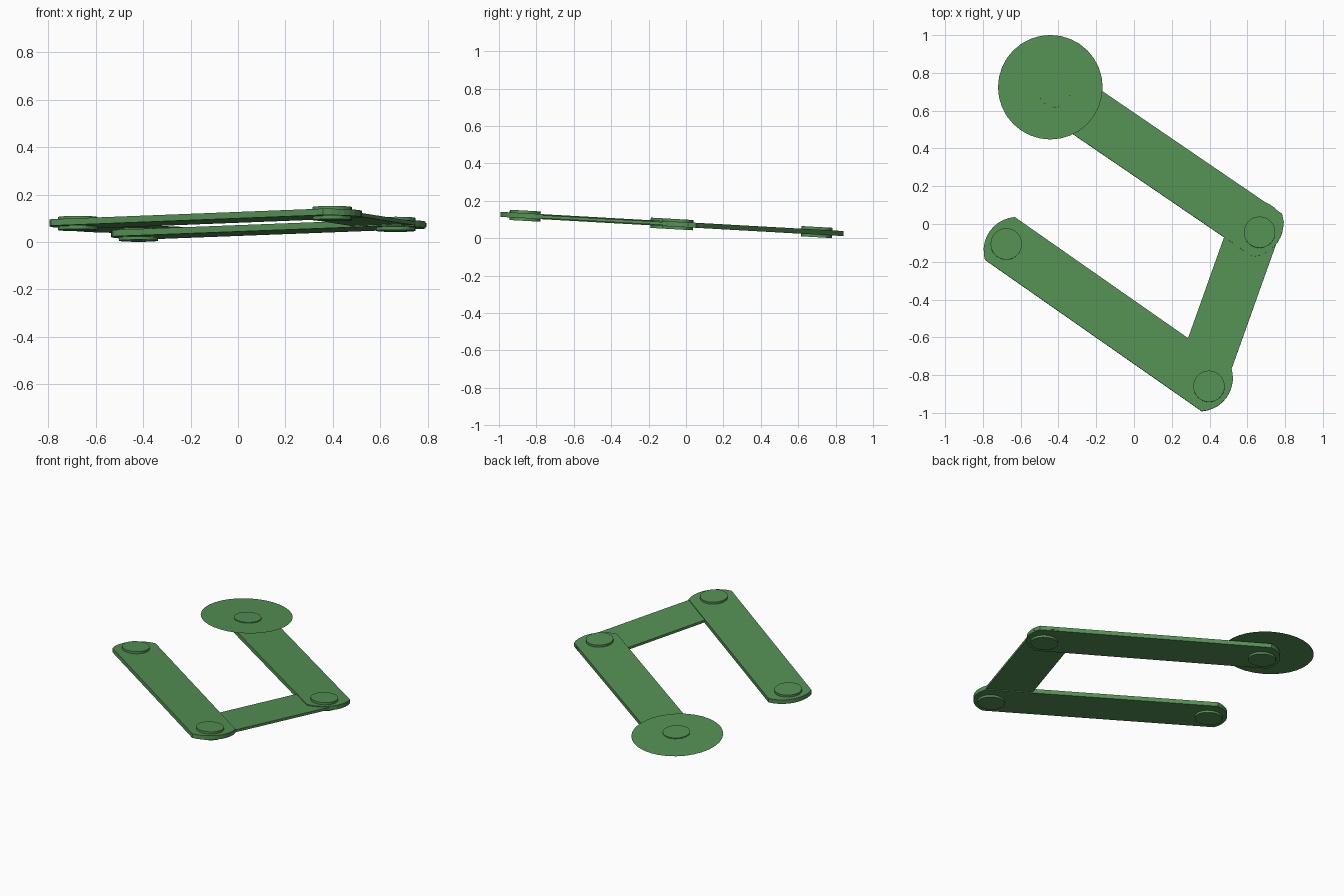
import bpy, bmesh
from math import sin, cos, pi, asin, atan2, atan
from mathutils import Matrix, Vector

if "Cube" in bpy.data.objects:
    bpy.data.objects.remove(bpy.data.objects["Cube"])

green = bpy.data.materials.new("green")
green.diffuse_color = (0.09, 0.28, 0.09, 1)
green.use_nodes = True
green.node_tree.nodes["Principled BSDF"].inputs["Base Color"].default_value = green.diffuse_color

# Whole linkage leans slightly, dropping toward the back
TILT = Matrix.Translation((0, 0, 0.072)) @ Matrix.Rotation(-atan(0.056), 4, 'X')


def plate(name, outline, z, thick):
    """Flat outline, extruded up by thick (0 leaves a single sheet)."""
    bm = bmesh.new()
    face = bm.faces.new([bm.verts.new((x, y, z)) for x, y in outline])
    if thick:
        res = bmesh.ops.extrude_face_region(bm, geom=[face], use_keep_orig=True)
        top = [v for v in res["geom"] if isinstance(v, bmesh.types.BMVert)]
        bmesh.ops.translate(bm, verts=top, vec=(0, 0, thick))
        bmesh.ops.recalc_face_normals(bm, faces=bm.faces)
    bm.transform(TILT)
    mesh = bpy.data.meshes.new(name)
    bm.to_mesh(mesh)
    bm.free()
    mesh.materials.append(green)
    obj = bpy.data.objects.new(name, mesh)
    bpy.context.collection.objects.link(obj)
    return obj


def circle(cx, cy, r, n=32):
    return [(cx + r * cos(2 * pi * i / n), cy + r * sin(2 * pi * i / n)) for i in range(n)]


def bar_outline(p, q, width=0.276, sag=0.066, n=10):
    """Strip from p to q with a shallow arc on both ends."""
    p, q = Vector(p), Vector(q)
    d = q - p
    ang, half, h = atan2(d.y, d.x), d.length / 2, width / 2
    r = (h * h + sag * sag) / (2 * sag)
    a = asin(h / r)
    arc = [-a + 2 * a * i / n for i in range(n + 1)]
    end = [(half + sag - r + r * cos(t), r * sin(t)) for t in arc]
    pts = end + [(-x, -y) for x, y in end]
    mid, rot = (p + q) / 2, Matrix.Rotation(ang, 2)
    return [tuple(mid + rot @ Vector(v)) for v in pts]


# Two long bars and the thinner link between them
plate("rear_bar", bar_outline((-0.45, 0.73), (0.706, -0.06)), -0.0135, 0.027)
plate("front_bar", bar_outline((-0.71, -0.077), (0.4375, -0.88)), -0.0135, 0.027)
plate("cross_link", bar_outline((0.384, -0.736), (0.666, 0.056), 0.272), -0.008, 0.016)

# Round sheet over the free end of the rear bar
plate("end_disc", circle(-0.443, 0.724, 0.277), 0.022, 0)

# Pivot pins through the bar ends
for i, (x, y) in enumerate([(-0.42, 0.70), (0.665, -0.045), (0.397, -0.862), (-0.676, -0.107)]):
    plate(f"pivot_pin_{i + 1}", circle(x, y, 0.083), -0.0275, 0.055)
